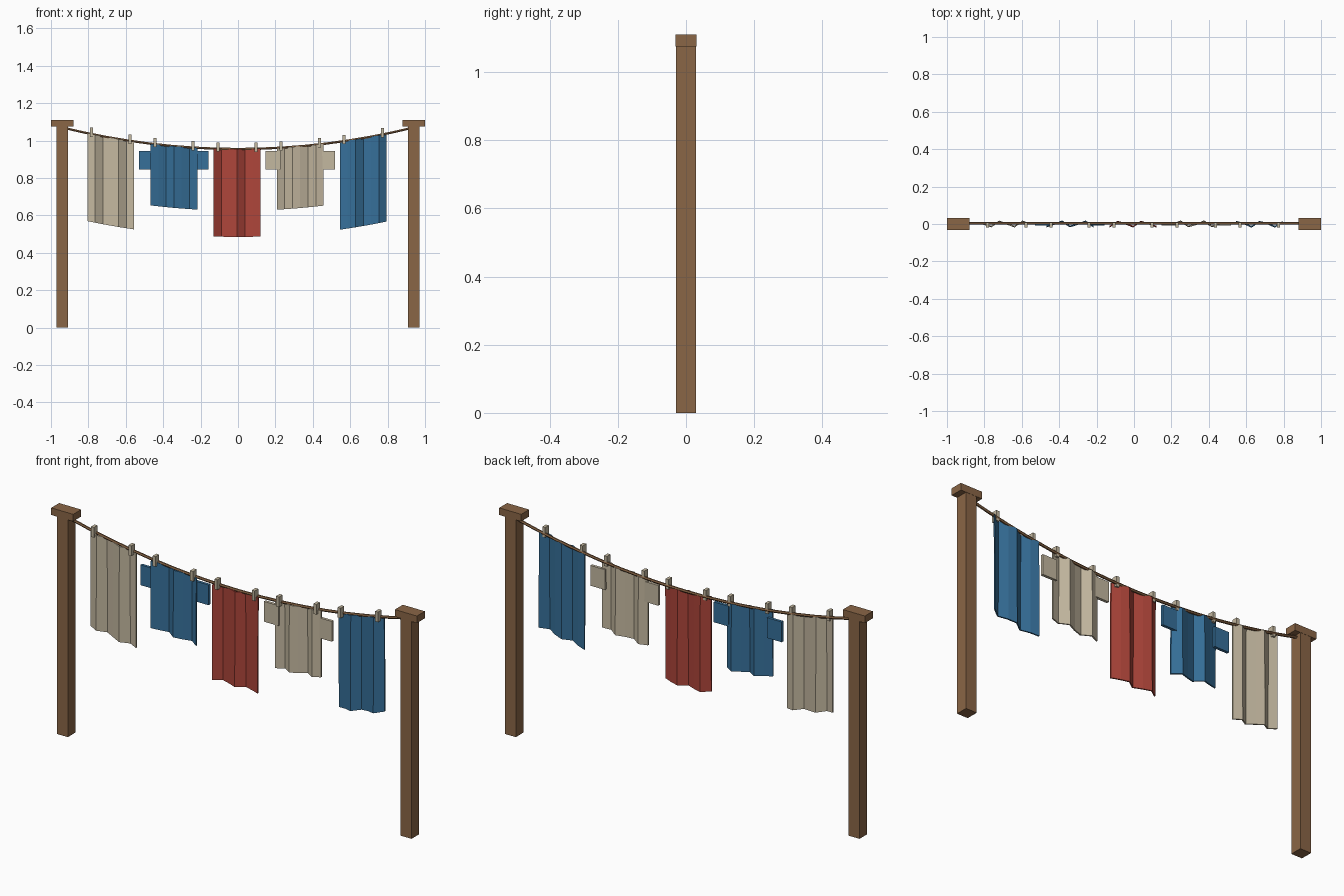
import bpy, bmesh, math
from mathutils import Vector

if "Cube" in bpy.data.objects:
    bpy.data.objects.remove(bpy.data.objects["Cube"])


def material(name, hex_code):
    m = bpy.data.materials.new(name)
    srgb = [int(hex_code[i:i + 2], 16) / 255 for i in (0, 2, 4)]
    lin = [((c + 0.055) / 1.055) ** 2.4 for c in srgb]
    m.diffuse_color = (*lin, 1)
    m.use_nodes = True
    m.node_tree.nodes["Principled BSDF"].inputs["Base Color"].default_value = m.diffuse_color
    return m


WOOD = material("brown wood", "8A6646")
CREAM = material("cream cloth", "C4B8A0")
BLUE = material("blue cloth", "36709A")
RED = material("red cloth", "AE453A")


def finish(bm, name, mat):
    bmesh.ops.recalc_face_normals(bm, faces=bm.faces)
    me = bpy.data.meshes.new(name)
    bm.to_mesh(me)
    bm.free()
    me.materials.append(mat)
    ob = bpy.data.objects.new(name, me)
    bpy.context.collection.objects.link(ob)
    return ob


def box(name, lo, hi, mat):
    bm = bmesh.new()
    bmesh.ops.create_cube(bm, size=1)
    for v in bm.verts:
        v.co = Vector([l + (c + 0.5) * (h - l) for l, h, c in zip(lo, hi, v.co)])
    return finish(bm, name, mat)


def line_z(x):
    """Height of the sagging line at x."""
    return 0.955 + 0.115 * (x / 0.94) ** 2


# posts with caps
for side, x in (("left", -0.94), ("right", 0.94)):
    box(side + "_post", (x - 0.03, -0.03, 0), (x + 0.03, 0.03, 1.075), WOOD)
    box(side + "_post_cap", (x - 0.06, -0.031, 1.075), (x + 0.06, 0.031, 1.11), WOOD)

# sagging line: six-sided tube swept along the parabola
bm = bmesh.new()
rings = []
for i in range(17):
    x = -0.94 + 1.88 * i / 16
    rings.append([bm.verts.new((x, 0.004 + 0.007 * math.cos(a * math.pi / 3),
                                line_z(x) + 0.007 * math.sin(a * math.pi / 3)))
                  for a in range(6)])
for r, s in zip(rings, rings[1:]):
    for a in range(6):
        b = (a + 1) % 6
        bm.faces.new((r[a], r[b], s[b], s[a]))
bm.faces.new(rings[0])
bm.faces.new(rings[-1])
finish(bm, "washing_line", WOOD)


def cloth(name, cx, length, phase, mat):
    """Folded sheet hanging from the line, six strips wide."""
    t = 0.0035
    bm = bmesh.new()
    cols = []
    for k in range(7):
        u = k / 6
        x = cx - 0.125 + 0.25 * u
        wave = -0.017 * math.sin(4 * math.pi * u + phase)
        top = line_z(x)
        cols.append([bm.verts.new((x, wave * f + dy, z)) for f, dy, z in
                     ((0.8, -t, top), (1, -t, top - length),
                      (1, t, top - length), (0.8, t, top))])
    for p, q in zip(cols, cols[1:]):
        for a in range(4):
            b = (a + 1) % 4
            bm.faces.new((p[a], p[b], q[b], q[a]))
    bm.faces.new(cols[0])
    bm.faces.new(cols[-1])
    finish(bm, name, mat)


# washing: name, length, colour, has sleeves
items = [("cream_towel", 0.47, CREAM, False), ("blue_shirt", 0.33, BLUE, True),
         ("red_towel", 0.47, RED, False), ("cream_shirt", 0.33, CREAM, True),
         ("blue_towel", 0.47, BLUE, False)]
for i, (name, length, mat, sleeves) in enumerate(items):
    cx = -0.68 + 0.3375 * i
    cloth(name, cx, length, i, mat)
    for side, s in (("left", -1), ("right", 1)):
        if sleeves:
            sx = cx + s * 0.146
            box(f"{name}_{side}_sleeve", (sx - 0.04, -0.007, 0.845),
                (sx + 0.04, 0.007, 0.945), mat)
        # clothes peg
        px = cx + s * 0.1025
        pz = line_z(px)
        box(f"{name}_{side}_peg", (px - 0.008, -0.02, pz - 0.016),
            (px + 0.008, 0.008, pz + 0.034), CREAM)
